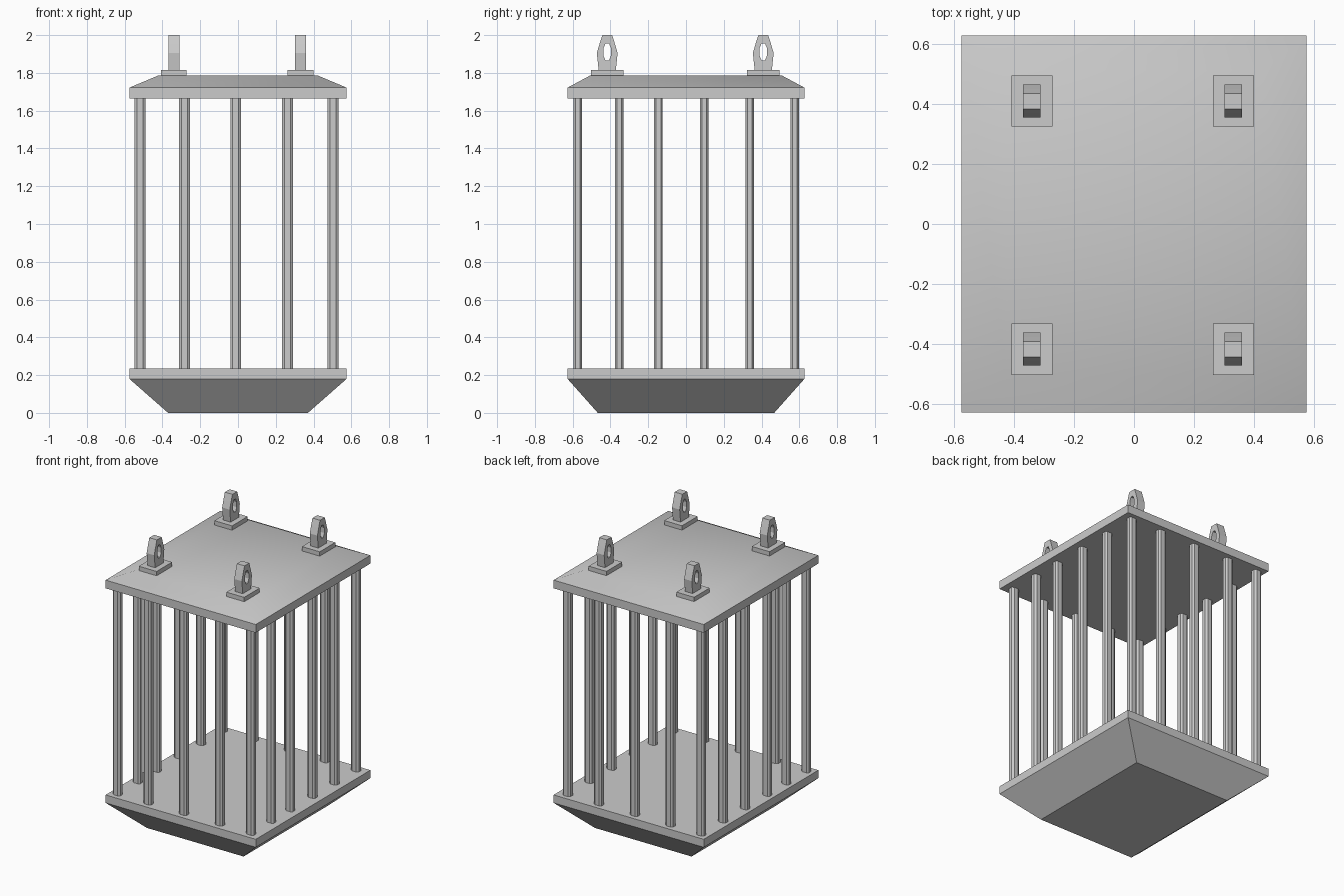
import bpy, bmesh
from math import radians

if "Cube" in bpy.data.objects:
    bpy.data.objects.remove(bpy.data.objects["Cube"])

HX, HY = 0.575, 0.627          # half size of the roof and floor slabs


def make_object(name, bm):
    bmesh.ops.recalc_face_normals(bm, faces=bm.faces[:])
    mesh = bpy.data.meshes.new(name)
    bm.to_mesh(mesh)
    bm.free()
    obj = bpy.data.objects.new(name, mesh)
    bpy.context.collection.objects.link(obj)
    return obj


def stacked_box(name, levels, cx=0, cy=0):
    """Closed solid lofted through rectangles (half x, half y, z)."""
    bm = bmesh.new()
    rings = [[bm.verts.new((cx + sx * hx, cy + sy * hy, z))
              for sx, sy in ((-1, -1), (1, -1), (1, 1), (-1, 1))]
             for hx, hy, z in levels]
    bm.faces.new(rings[0])
    bm.faces.new(rings[-1])
    for a, b in zip(rings, rings[1:]):
        for i in range(4):
            j = (i + 1) % 4
            bm.faces.new((a[i], a[j], b[j], b[i]))
    return make_object(name, bm)


def bar(name, x, y, hx=0.029, hy=0.0225, z0=0.23, z1=1.67):
    """Upright bar with an eight-sided chamfered section."""
    c = 0.55
    section = [(-1, -c), (-c, -1), (c, -1), (1, -c), (1, c), (c, 1), (-c, 1), (-1, c)]
    bm = bmesh.new()
    face = bm.faces.new([bm.verts.new((x + u * hx, y + v * hy, z0)) for u, v in section])
    top = bmesh.ops.extrude_face_region(bm, geom=[face])["geom"]
    verts = [g for g in top if isinstance(g, bmesh.types.BMVert)]
    bmesh.ops.translate(bm, verts=verts, vec=(0, 0, z1 - z0))
    return make_object(name, bm)


def lug(name, x, y, hx=0.029):
    """Lifting lug: eight outline points joined to an eight-sided hole."""
    outer = [(0.045, 1.81), (0.055, 1.905), (0.041, 1.953), (0.026, 2.0),
             (-0.026, 2.0), (-0.041, 1.953), (-0.055, 1.905), (-0.045, 1.81)]
    hole = [(0.009, 1.866), (0.021, 1.894), (0.021, 1.928), (0.009, 1.956),
            (-0.009, 1.956), (-0.021, 1.928), (-0.021, 1.894), (-0.009, 1.866)]
    bm = bmesh.new()
    o, h = ([[bm.verts.new((x + s * hx, y + v, z)) for v, z in loop] for s in (-1, 1)]
            for loop in (outer, hole))
    for i in range(8):
        j = (i + 1) % 8
        for k in (0, 1):
            bm.faces.new((o[k][i], o[k][j], h[k][j], h[k][i]))
        for r in (o, h):
            bm.faces.new((r[0][i], r[0][j], r[1][j], r[1][i]))
    return make_object(name, bm)


# Floor with tapered underside
stacked_box("floor", [(0.37, 0.467, 0), (HX, HY, 0.18), (HX, HY, 0.235)])

# Roof slab with shallow, softly shaded slope
roof = stacked_box("roof", [(HX, HY, 1.665), (HX, HY, 1.722), (0.425, 0.51, 1.785)])
bpy.context.view_layer.objects.active = roof
roof.select_set(True)
bpy.ops.object.shade_smooth_by_angle(angle=radians(36))
roof.select_set(False)

# Bars around the perimeter
xs = (-0.52, -0.284, -0.012, 0.263, 0.502)
ys = (-0.573, -0.354, -0.146, 0.097, 0.338, 0.575)
for i, x in enumerate(xs):
    for j, y in enumerate(ys):
        if i in (0, len(xs) - 1) or j in (0, len(ys) - 1):
            bar(f"bar_{i}_{j}", x, y)

# Lifting lugs on their base plates
for i, x in enumerate((-0.34, 0.331)):
    for j, y in enumerate((-0.417, 0.409)):
        stacked_box(f"lug_plate_{i}_{j}", [(0.068, 0.085, 1.775), (0.068, 0.085, 1.815)], x, y)
        lug(f"lug_{i}_{j}", x, y)
